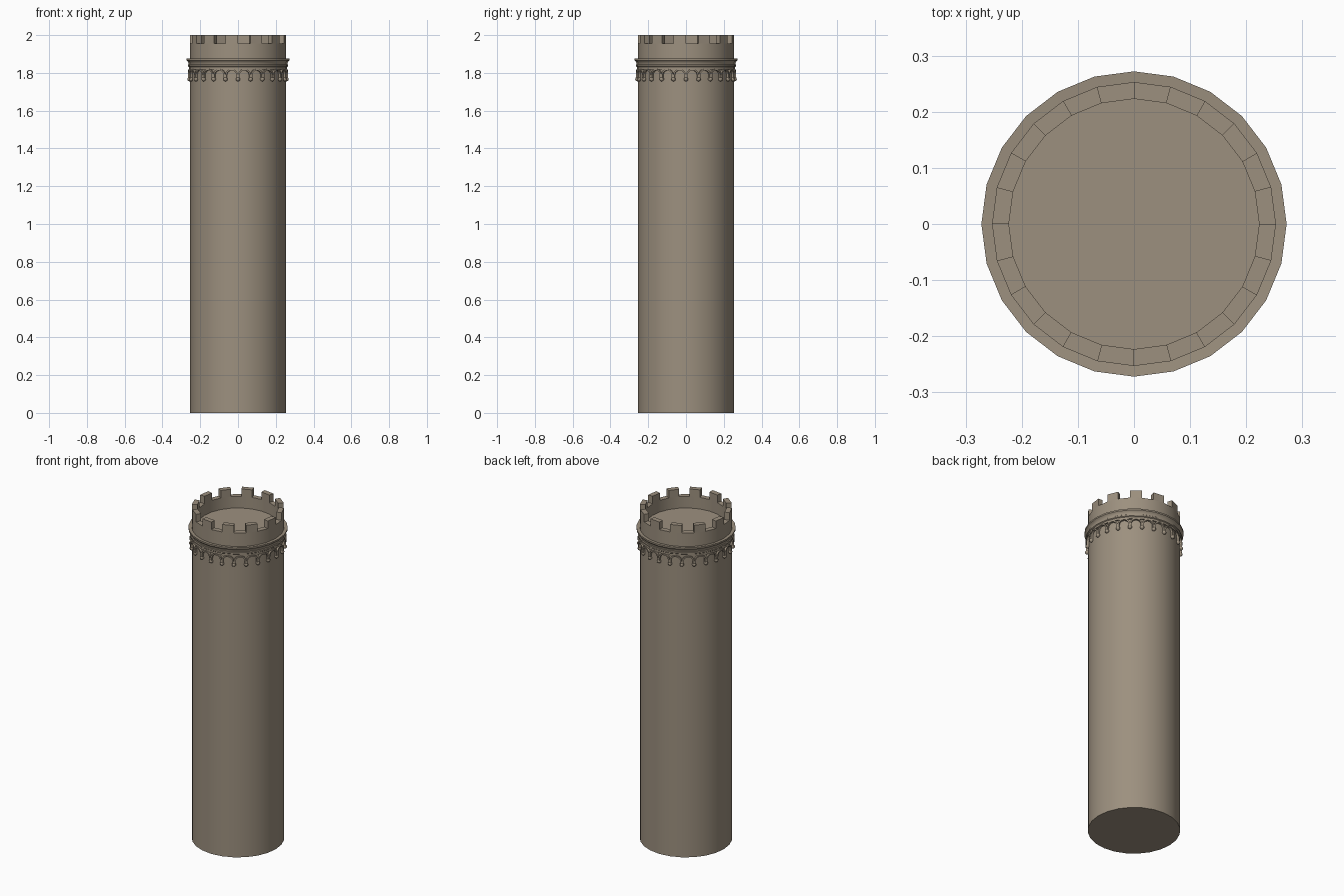
import bpy, bmesh, math
from math import sin, cos, pi, radians

if "Cube" in bpy.data.objects:
    bpy.data.objects.remove(bpy.data.objects["Cube"])

SIDES = 24
STEP = 2 * pi / SIDES

stone = bpy.data.materials.new("warm grey stone")
stone.diffuse_color = (0.335, 0.28, 0.212, 1)
stone.use_nodes = True
stone.node_tree.nodes["Principled BSDF"].inputs["Base Color"].default_value = stone.diffuse_color


def finish(bm, name, smooth_angle=None):
    bmesh.ops.remove_doubles(bm, verts=bm.verts, dist=1e-5)
    bmesh.ops.recalc_face_normals(bm, faces=bm.faces)
    me = bpy.data.meshes.new(name)
    bm.to_mesh(me)
    bm.free()
    ob = bpy.data.objects.new(name, me)
    bpy.context.collection.objects.link(ob)
    me.materials.append(stone)
    if smooth_angle:
        bpy.ops.object.select_all(action='DESELECT')
        ob.select_set(True)
        bpy.context.view_layer.objects.active = ob
        bpy.ops.object.shade_smooth_by_angle(angle=radians(smooth_angle))
    return ob


def polar(r, a, z):
    return (r * cos(a), r * sin(a), z)


def revolve(name, profile, closed=False, caps=False):
    """Spin an (r, z) profile around the z axis."""
    bm = bmesh.new()
    rings = [[bm.verts.new(polar(r, i * STEP, z)) for i in range(SIDES)] for r, z in profile]
    pairs = list(zip(rings, rings[1:]))
    if closed:
        pairs.append((rings[-1], rings[0]))
    for lo, hi in pairs:
        for i in range(SIDES):
            j = (i + 1) % SIDES
            bm.faces.new((lo[i], lo[j], hi[j], hi[i]))
    if caps:
        bm.faces.new(rings[0])
        bm.faces.new(rings[-1])
    return finish(bm, name, 30)


# Shaft, parapet wall and sunken roof floor in one turned profile
revolve("tower_shaft", [(0.253, 0), (0.253, 1.955), (0.223, 1.955), (0.223, 1.885)], caps=True)

# Flared cornice under the parapet
revolve("cornice", [(0.245, 1.873), (0.272, 1.875), (0.272, 1.866), (0.266, 1.860),
                    (0.262, 1.852), (0.261, 1.845), (0.265, 1.842), (0.265, 1.834),
                    (0.260, 1.830), (0.260, 1.818), (0.245, 1.816)], closed=True)

# Merlons: every second wall segment
bm = bmesh.new()
for k in range(1, SIDES, 2):
    a, b = k * STEP, (k + 1) * STEP
    lo, hi = [[bm.verts.new(polar(r, t, z)) for r, t in
               ((0.253, a), (0.253, b), (0.223, b), (0.223, a))] for z in (1.955, 2.0)]
    bm.faces.new(hi)
    for i in range(4):
        j = (i + 1) % 4
        bm.faces.new((lo[i], lo[j], hi[j], hi[i]))
finish(bm, "merlons")

# Blind arcade: one raised arch per segment
bm = bmesh.new()
R_IN, R_OUT = 0.245, 0.264
SPRING = 1.788
HALF = 0.253 * STEP / 2
path = [(1, 1.768)] + [(cos(pi * i / 8), None) for i in range(9)] + [(-1, 1.768)]
for k in range(SIDES):
    mid = (k + 0.5) * STEP
    sections = []
    for i, (c, z) in enumerate(path):
        s = 0 if z else sin(pi * (i - 1) / 8)
        sec = []
        for rad, r in ((HALF, R_IN), (HALF, R_OUT), (HALF - 0.008, R_OUT), (HALF - 0.008, R_IN)):
            sec.append(bm.verts.new(polar(r, mid + c * rad / 0.253, z or SPRING + rad * s)))
        sections.append(sec)
    for p, q in zip(sections, sections[1:]):
        for i in range(3):
            bm.faces.new((p[i], p[i + 1], q[i + 1], q[i]))
    bm.faces.new(sections[0])
    bm.faces.new(sections[-1])
finish(bm, "arcade_arches", 30)

# Small rounded corbels at the feet of the arches
bm = bmesh.new()
for k in range(SIDES):
    new = bmesh.ops.create_uvsphere(bm, u_segments=10, v_segments=6, radius=0.012)["verts"]
    bmesh.ops.translate(bm, verts=new, vec=polar(0.257, k * STEP, 1.767))
finish(bm, "corbels", 40)
